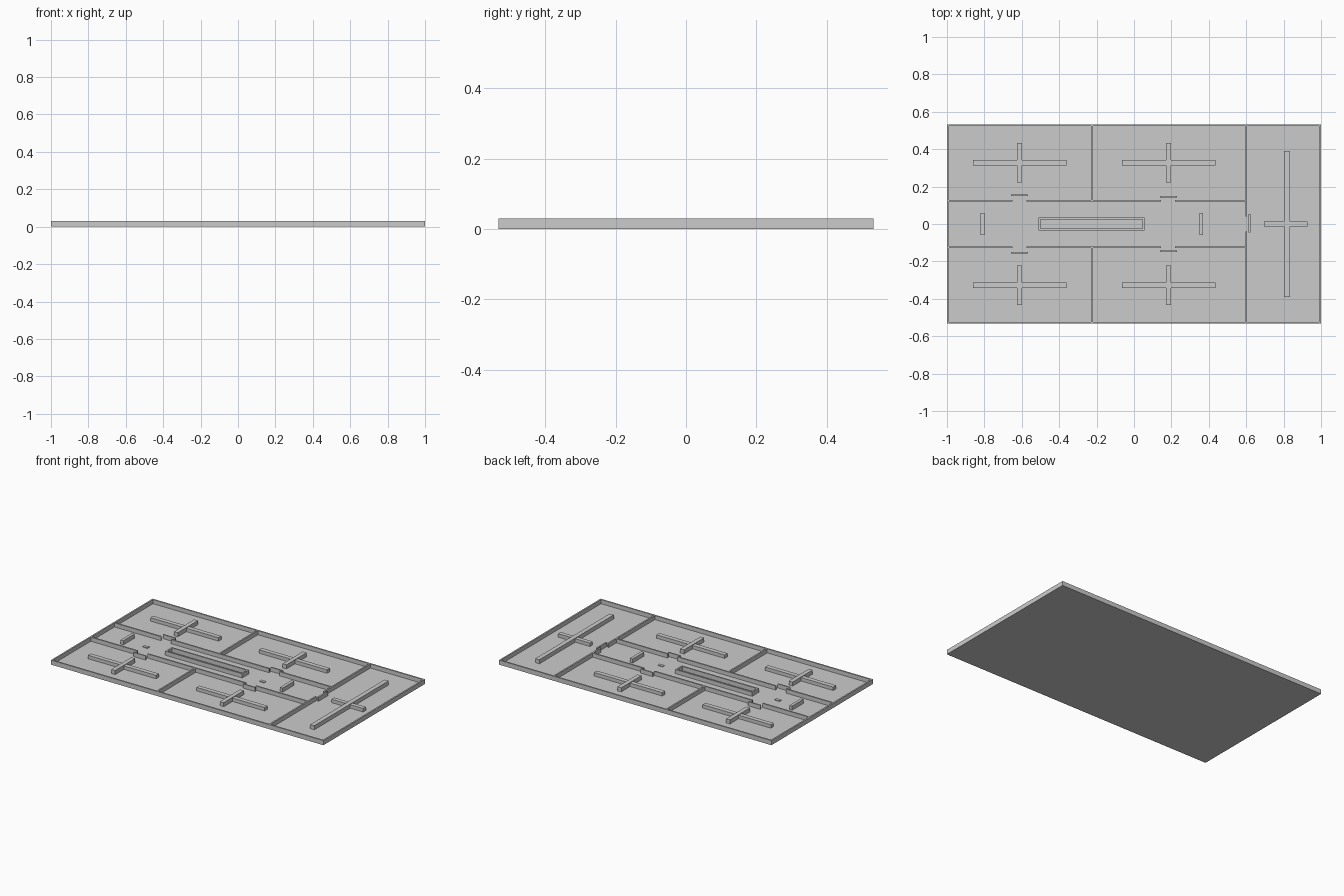
import bpy

if "Cube" in bpy.data.objects:
    bpy.data.objects.remove(bpy.data.objects["Cube"])

H = 0.03      # wall top
F = 0.003     # floor top
T = 0.01      # wall thickness


def box(name, x0, x1, y0, y1, z0=0.0, z1=H):
    xs, ys, zs = (x0, x1), (y0, y1), (z0, z1)
    verts = [(x, y, z) for x in xs for y in ys for z in zs]
    faces = [(0, 1, 3, 2), (4, 6, 7, 5), (0, 4, 5, 1),
             (2, 3, 7, 6), (0, 2, 6, 4), (1, 5, 7, 3)]
    me = bpy.data.meshes.new(name)
    me.from_pydata(verts, [], faces)
    ob = bpy.data.objects.new(name, me)
    bpy.context.collection.objects.link(ob)
    return ob


def span(s, a, b):
    # mirror an interval to the chosen side
    return sorted((s * a, s * b))


# floor slab and outer walls
W, D = 1.0, 0.533
box("floor", -W, W, -D, D, 0, F)
for s in (-1, 1):
    box("end_wall", *span(s, W - T, W), -D, D)
    box("side_wall", -W + T, W - T, *span(s, D - T, D))

for s in (-1, 1):
    # corridor walls with doorways
    for a, b in ((-W + T, -0.65), (-0.575, 0.145), (0.22, 0.595)):
        box("corridor_wall", a, b, *span(s, 0.119, 0.129), F)
    # partition walls between rooms
    box("room_partition", -0.23, -0.22, *span(s, 0.129, D - T), F)
    box("end_room_partition", 0.595, 0.605, *span(s, 0.04, D - T), F)
    # screens standing behind each doorway, and crossed desks in each room
    for cx, sy in ((-0.612, 0.155), (0.185, 0.145)):
        box("door_screen", cx - 0.045, cx + 0.045,
            *span(s, sy - 0.004, sy + 0.004), F)
        box("long_desk", cx - 0.25, cx + 0.25, *span(s, 0.312, 0.342), F, 0.026)
        box("cross_desk", cx - 0.014, cx + 0.014, *span(s, 0.223, 0.434), F)

# end room: door screen and large crossed desks
box("end_door_screen", 0.612, 0.622, -0.045, 0.053, F)
box("end_long_desk", 0.803, 0.833, -0.39, 0.39, F)
box("end_cross_desk", 0.695, 0.928, -0.014, 0.014, F, 0.026)

# corridor: hollow counter made of four low panels
box("counter_back", -0.51, 0.055, 0.025, 0.035, F)
box("counter_front", -0.51, 0.055, -0.035, -0.025, F)
box("counter_left", -0.51, -0.50, -0.025, 0.025, F)
box("counter_right", 0.045, 0.055, -0.025, 0.025, F)

# corridor: short benches and small floor blocks
for bx in (-0.81, 0.36):
    box("bench", bx - 0.01, bx + 0.01, -0.06, 0.06, F)
for cx in (-0.67, 0.187):
    box("floor_block", cx - 0.018, cx + 0.018, -0.018, 0.002, F, 0.008)
